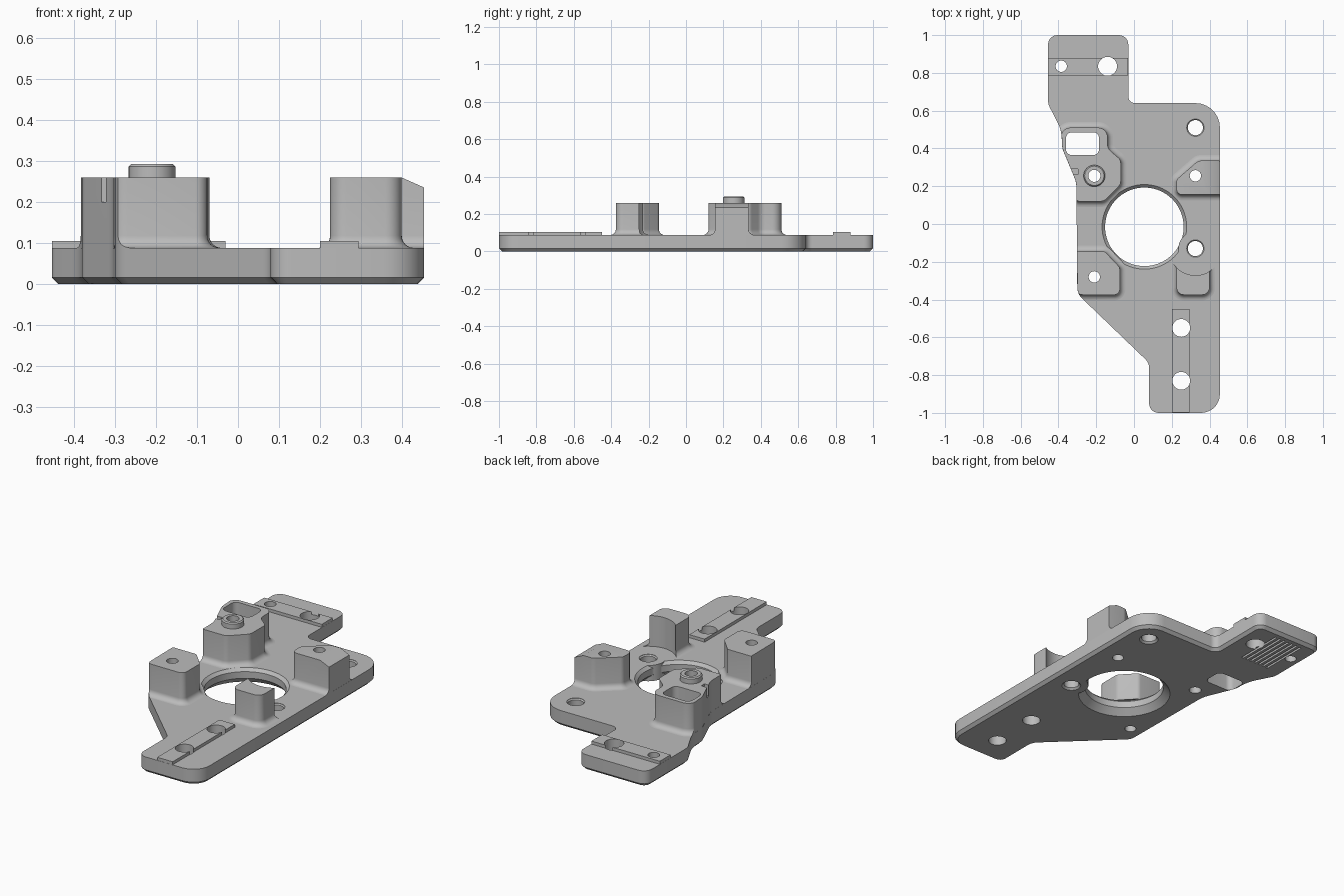
import bpy, bmesh, math
from mathutils import Vector

if "Cube" in bpy.data.objects:
    bpy.data.objects.remove(bpy.data.objects["Cube"])

grey = bpy.data.materials.new("plain grey")
grey.diffuse_color = (0.5, 0.5, 0.5, 1)
grey.use_nodes = True
grey.node_tree.nodes["Principled BSDF"].inputs["Base Color"].default_value = grey.diffuse_color


def rounded(corners, steps=7):
    """Counter-clockwise outline from (x, y, radius) corners."""
    out, n = [], len(corners)
    for i, (x, y, r) in enumerate(corners):
        p = Vector((x, y))
        a = Vector(corners[i - 1][:2]) - p
        b = Vector(corners[(i + 1) % n][:2]) - p
        half = a.angle(b) / 2
        d = min(r / math.tan(half), a.length * 0.48, b.length * 0.48)
        s, e = p + a.normalized() * d, p + b.normalized() * d
        rad = d * math.tan(half)
        c = p + (a.normalized() + b.normalized()).normalized() * (rad / math.sin(half))
        a0 = math.atan2(*(s - c).yx)
        turn = math.atan2(*(e - c).yx) - a0
        turn = (turn + math.pi) % (2 * math.pi) - math.pi
        for k in range(steps + 1):
            t = a0 + turn * k / steps
            out.append(c + Vector((math.cos(t), math.sin(t))) * rad)
    return out


def offset(pts, d):
    res, n = [], len(pts)
    for i, p in enumerate(pts):
        u = (p - pts[i - 1]).normalized()
        v = (pts[(i + 1) % n] - p).normalized()
        nu, nv = Vector((u.y, -u.x)), Vector((v.y, -v.x))
        m = (nu + nv).normalized()
        res.append(p + m * (d / max(0.4, m.dot(nu))))
    return res


def loft(name, pts, layers):
    """Stack offset copies of an outline; layers are (offset, z)."""
    bm = bmesh.new()
    rings = [[bm.verts.new((q.x, q.y, z)) for q in offset(pts, d)] for d, z in layers]
    n = len(pts)
    for lo, hi in zip(rings, rings[1:]):
        for i in range(n):
            j = (i + 1) % n
            bm.faces.new((lo[i], lo[j], hi[j], hi[i]))
    bm.faces.new(rings[0][::-1])
    bm.faces.new(rings[-1])
    me = bpy.data.meshes.new(name)
    bm.to_mesh(me)
    bm.free()
    me.materials.append(grey)
    ob = bpy.data.objects.new(name, me)
    bpy.context.collection.objects.link(ob)
    return ob


def circle(x, y, r, n=40):
    return [Vector((x + r * math.cos(2 * math.pi * i / n),
                    y + r * math.sin(2 * math.pi * i / n))) for i in range(n)]


def rect(x0, y0, x1, y1):
    return [Vector(p) for p in ((x0, y0), (x1, y0), (x1, y1), (x0, y1))]


def boolean(ob, cutter, op='DIFFERENCE'):
    m = ob.modifiers.new("cut", 'BOOLEAN')
    m.operation, m.solver, m.object = op, 'EXACT', cutter
    bpy.context.view_layer.objects.active = ob
    bpy.ops.object.modifier_apply(modifier=m.name)


# Base plate with chamfered underside
outline = rounded([(0.08, -1, .05), (.455, -1, .1), (.455, .64, .13), (-.03, .64, .035),
                   (-.03, 1, .05), (-.455, 1, .05), (-.455, .635, .08), (-.385, .50, .2),
                   (-.38, .40, .1), (-.305, .22, .15), (-.30, -.37, .08), (.08, -.735, .06)])
plate = loft("base_plate", outline, [(-.016, 0), (0, .016), (0, .088)])
clip = loft("clip_helper", outline, [(-.0005, -.1), (-.0005, .5)])

# Posts with filleted feet
R = .03
foot = [(R, .086)] + [(R - R * math.sin(t), .088 + R - R * math.cos(t))
                      for t in [math.pi / 2 * k / 6 for k in range(7)]] + [(0, .258)]
foot[-1] = (0, .26)


def post(name, corners):
    ob = loft(name, rounded(corners), foot)
    boolean(ob, clip, 'INTERSECT')
    return ob


slot_post = post("slot_post", [(-.31, .12, .02), (-.16, .12, .04), (-.07, .21, .04),
                               (-.07, .34, .04), (-.14, .40, .05), (-.14, .51, .05),
                               (-.385, .51, .05), (-.39, .36, .03), (-.31, .19, .04)])
front_left = post("front_left_post", [(-.31, -.375, .04), (-.075, -.375, .03),
                                      (-.075, -.23, .03), (-.155, -.145, .03), (-.31, -.145, .02)])
back_right = post("back_right_post", [(.225, .155, .03), (.47, .155, .01), (.47, .335, .02),
                                      (.34, .335, .04), (.225, .235, .03)])
front_right = post("front_right_post", [(.225, -.375, .04), (.40, -.375, .04),
                                        (.40, -.20, .01), (.225, -.20, .01)])

# Collar on the slotted post
collar = loft("locating_collar", circle(-.21, .255, .057), [(0, .258), (0, .287), (-.006, .293)])

# Raised rails on the two tabs
rail_front = loft("front_rail", rect(.2, -.999, .295, -.45), [(0, .086), (0, .105)])
rail_back = loft("back_rail", rect(-.454, .785, -.031, .88), [(0, .086), (0, .105)])

parts = [plate, slot_post, front_left, back_right, front_right, collar, rail_front, rail_back]


def hole(x, y, r, targets, layers=None):
    c = loft("hole_helper", circle(x, y, r), layers or [(0, -.1), (0, .5)])
    for t in targets:
        boolean(t, c)
    bpy.data.objects.remove(c)


# Round holes
hole(-.21, .255, .032, [plate, slot_post, collar])
hole(-.21, -.28, .03, [plate, front_left])
hole(.325, .255, .03, [plate, back_right])
for y in (-.55, -.83):
    hole(.25, y, .047, [plate, rail_front])
hole(-.14, .835, .05, [plate, rail_back])
hole(-.385, .835, .03, [plate, rail_back])
flare = [(.02, -.01), (.006, .004), (0, .01), (0, .08), (.006, .086), (.006, .1)]
for y in (.51, -.13):
    hole(.325, y, .04, [plate], flare)
hole(.325, -.13, .142, [front_right])

# Large centre opening, leaving a wall around the nearby screw hole
bore = loft("bore_helper", circle(.055, -.015, .208, 72),
            [(.045, -.01), (.035, 0), (0, .035), (0, .072), (.018, .09), (.018, .12)])
wall = loft("wall_helper", circle(.325, -.13, .09), [(0, -.1), (0, .3)])
boolean(bore, wall)
for t in (plate, slot_post):
    boolean(t, bore)

# Rounded slot through the slotted post
slot = loft("slot_helper", rounded([(-.36, .365, .03), (-.185, .365, .03),
                                    (-.185, .485, .03), (-.36, .485, .03)]),
            [(0, -.1), (0, .5)])
for t in (plate, slot_post):
    boolean(t, slot)

# Small notch on the side of the slotted post
notch = loft("notch_helper", rect(-.36, .262, -.297, .29), [(0, .2), (0, .3)])
boolean(slot_post, notch)

# Sloped outer edge on the back right post
wedge = loft("wedge_helper", rect(-.1, -.2, .1, .2), [(0, 0), (0, .1)])
wedge.location = (.40 + .09, .25, .26 - .09 * math.tan(math.radians(24)))
wedge.rotation_euler = (0, math.radians(24), 0)
bpy.context.view_layer.update()
boolean(back_right, wedge)

# Shallow grip grooves under the back tab
for i in range(7):
    x = -.18 - i * .028
    g = loft("groove_helper", rect(x - .006, .68, x + .006, .96), [(0, -.02), (0, .012)])
    boolean(plate, g)
    bpy.data.objects.remove(g)

for h in (clip, bore, wall, slot, notch, wedge):
    bpy.data.objects.remove(h)

# Smooth curved walls, keep edges sharp
for ob in parts:
    bpy.ops.object.select_all(action='DESELECT')
    ob.select_set(True)
    bpy.context.view_layer.objects.active = ob
    bpy.ops.object.shade_smooth_by_angle(angle=math.radians(30))
